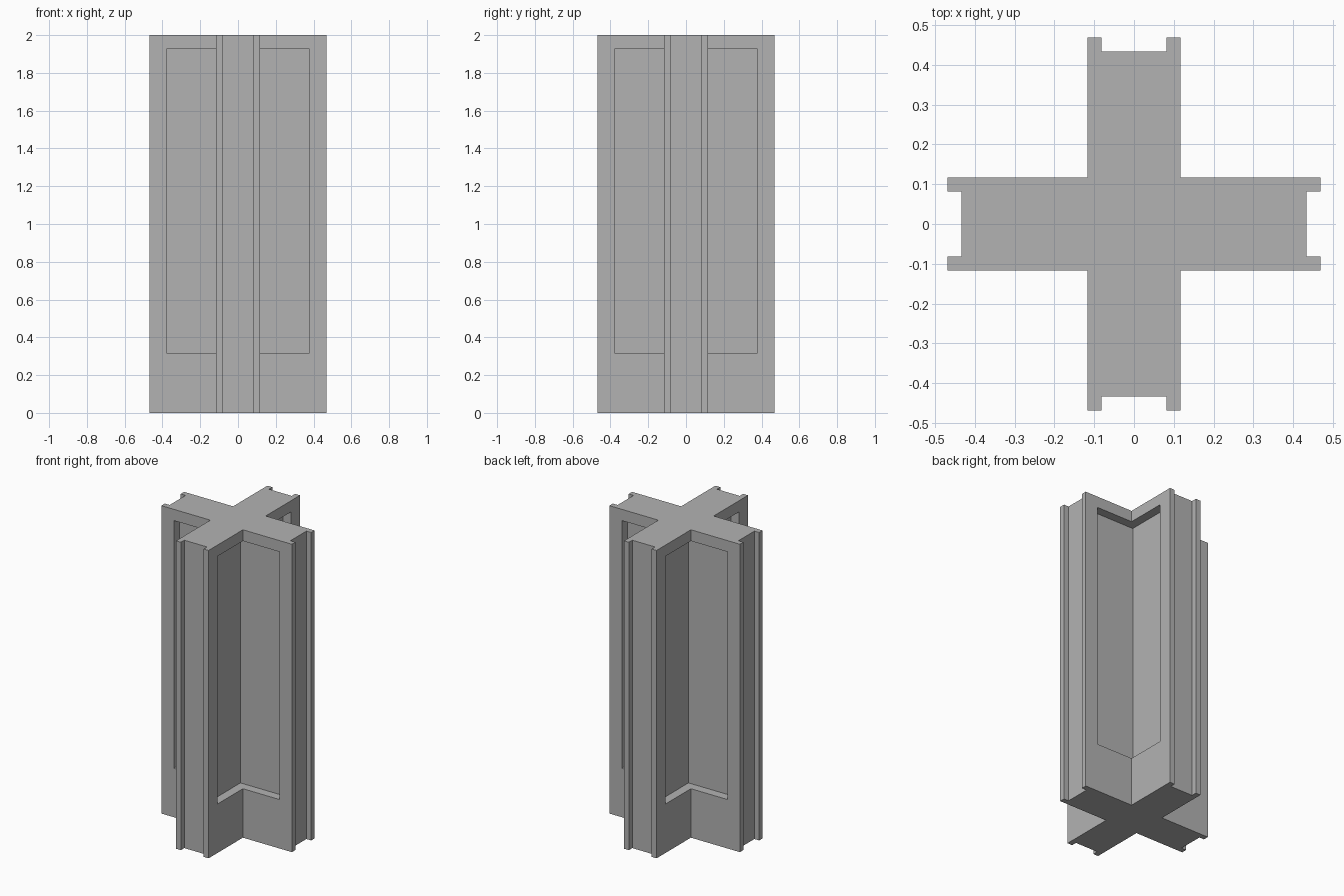
import bpy
import bmesh
from mathutils import Matrix, Vector

HEIGHT = 2.0
REACH = 0.469        # centre to arm tip
HALF = 0.117         # half the arm width
SLOT_HALF = 0.082    # half the width of the end channel
SLOT_FLOOR = 0.434   # centre to the channel floor
RECESS = 0.058       # depth of the wall panels
PANEL_END = 0.379
PANEL_LOW, PANEL_HIGH = 0.318, 1.927

cube = bpy.data.objects.get("Cube")
if cube:
    bpy.data.objects.remove(cube, do_unlink=True)

grey = bpy.data.materials.new("mid grey")
grey.use_nodes = True
colour = (0.45, 0.45, 0.45, 1)
grey.diffuse_color = colour
grey.node_tree.nodes["Principled BSDF"].inputs["Base Color"].default_value = colour


def make_object(name, bm):
    bmesh.ops.recalc_face_normals(bm, faces=bm.faces)
    mesh = bpy.data.meshes.new(name)
    bm.to_mesh(mesh)
    bm.free()
    mesh.materials.append(grey)
    obj = bpy.data.objects.new(name, mesh)
    bpy.context.collection.objects.link(obj)
    return obj


# Cross-shaped column: one arm outline turned four times, then extruded
arm = [(HALF, -HALF), (REACH, -HALF), (REACH, -SLOT_HALF), (SLOT_FLOOR, -SLOT_HALF),
       (SLOT_FLOOR, SLOT_HALF), (REACH, SLOT_HALF), (REACH, HALF)]
bm = bmesh.new()
outline = []
for quarter in range(4):
    turn = Matrix.Rotation(quarter * 1.5707963, 3, "Z")
    outline += [bm.verts.new(turn @ Vector((x, y, 0))) for x, y in arm]
base = bm.faces.new(outline)
top = bmesh.ops.extrude_face_region(bm, geom=[base])
bmesh.ops.translate(bm, vec=(0, 0, HEIGHT),
                    verts=[v for v in top["geom"] if isinstance(v, bmesh.types.BMVert)])
column = make_object("cross_column", bm)

# Corner blocks that cut the sunken panels into each pair of walls
bm = bmesh.new()
near = HALF - RECESS
size, mid = PANEL_END - near, (PANEL_END + near) / 2
for sx in (-1, 1):
    for sy in (-1, 1):
        place = Matrix.Translation((sx * mid, sy * mid, (PANEL_LOW + PANEL_HIGH) / 2))
        scale = Matrix.Diagonal((size, size, PANEL_HIGH - PANEL_LOW, 1))
        bmesh.ops.create_cube(bm, size=1, matrix=place @ scale)
cutter = make_object("panel_cutter", bm)
cutter.hide_render = True

cut = column.modifiers.new("wall panels", "BOOLEAN")
cut.operation = "DIFFERENCE"
cut.solver = "EXACT"
cut.object = cutter
bpy.context.view_layer.objects.active = column
bpy.ops.object.modifier_apply(modifier=cut.name)
bpy.data.objects.remove(cutter, do_unlink=True)
